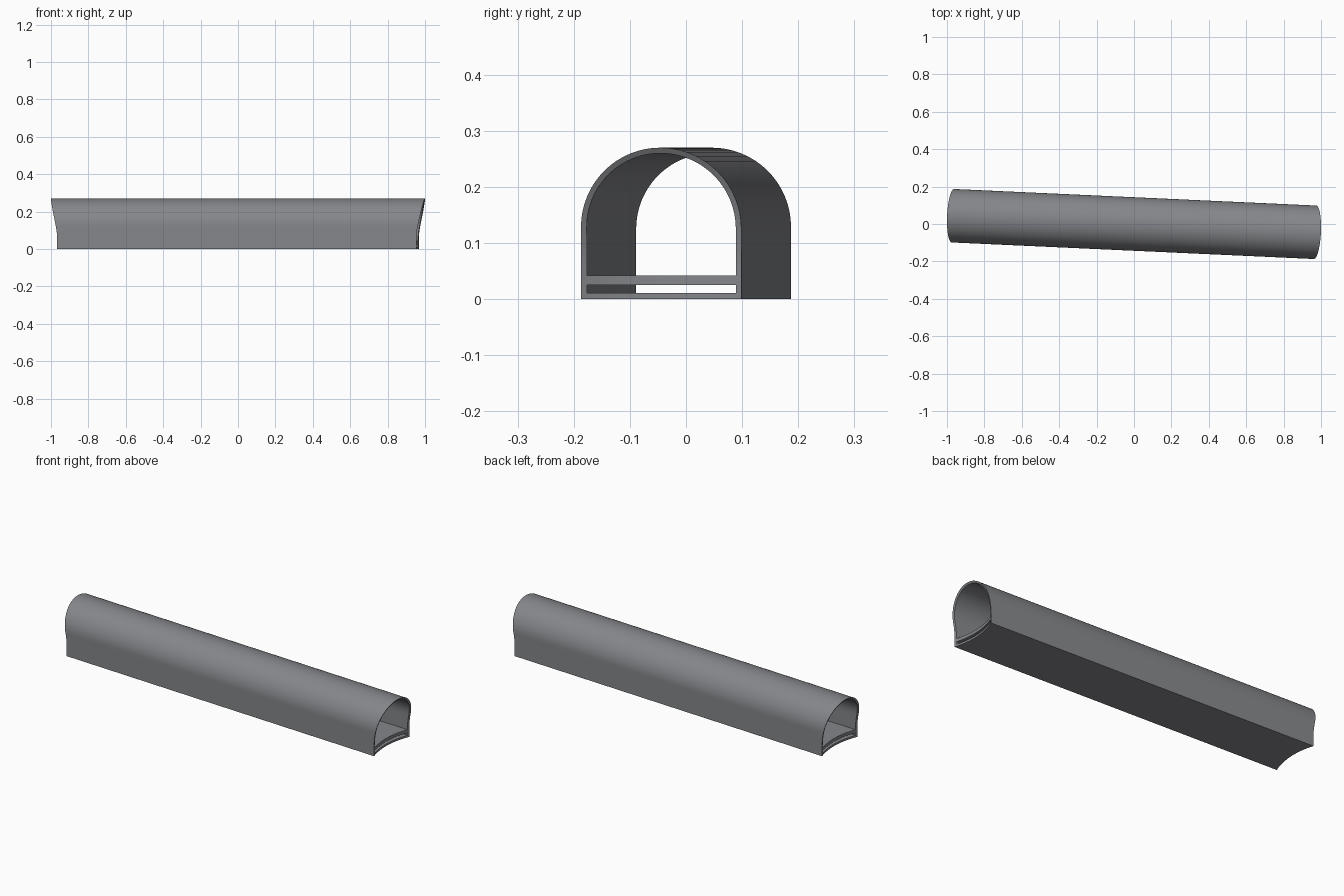
import bpy, bmesh, math

if "Cube" in bpy.data.objects:
    bpy.data.objects.remove(bpy.data.objects["Cube"])

HALF_W, SPRING, WALL = 0.143, 0.127, 0.010   # arch half width, springing height, thickness
CUT_R, CUT_Z = 0.42, 0.047                   # round scoop at each end: radius, dome start
TILT = -math.atan(0.0457)

grey = bpy.data.materials.new("concrete grey")
grey.diffuse_color = (0.235, 0.24, 0.255, 1)
grey.use_nodes = True
grey.node_tree.nodes["Principled BSDF"].inputs["Base Color"].default_value = grey.diffuse_color


def scoop(y, z):
    """How far the end recedes at (y, z): upright cylinder with a domed top."""
    dz = max(0.0, z - CUT_Z)
    return -math.sqrt(CUT_R ** 2 - y * y - dz * dz)


def arch(radius, n=48):
    """Upright walls joined by a half circle."""
    wall = [SPRING * i / 8 for i in range(8)]
    pts = [(-radius, z) for z in wall]
    for i in range(n + 1):
        a = math.pi * (1 - i / n)
        pts.append((radius * math.cos(a), SPRING + radius * math.sin(a)))
    return pts + [(radius, z) for z in reversed(wall)]


# place the ends so the whole length is 2 units
outer = arch(HALF_W)
END = max((1 + y * math.sin(TILT) - scoop(y, z) * math.cos(TILT)) / math.cos(TILT)
          - 0 for y, z in outer)
END = min((1 + y * math.sin(TILT)) / math.cos(TILT) - scoop(y, z) for y, z in outer)


def strip_solid(name, line_a, line_b):
    """Solid between two matching profile lines, run along x to the scooped ends."""
    bm = bmesh.new()
    rings = []
    for line in (line_a, line_b):
        for side in (-1, 1):
            rings.append([bm.verts.new((side * (END + scoop(y, z)), y, z)) for y, z in line])
    a0, a1, b0, b1 = rings
    for i in range(len(line_a) - 1):
        for p, q in ((a0, a1), (a1, b1), (b1, b0), (b0, a0)):
            bm.faces.new((p[i], p[i + 1], q[i + 1], q[i]))
    for i in (0, -1):
        bm.faces.new((a0[i], a1[i], b1[i], b0[i]))
    bmesh.ops.recalc_face_normals(bm, faces=bm.faces)
    mesh = bpy.data.meshes.new(name)
    bm.to_mesh(mesh)
    bm.free()
    mesh.materials.append(grey)
    ob = bpy.data.objects.new(name, mesh)
    bpy.context.collection.objects.link(ob)
    ob.rotation_euler.z = TILT
    bpy.ops.object.select_all(action='DESELECT')
    ob.select_set(True)
    bpy.context.view_layer.objects.active = ob
    bpy.ops.object.shade_smooth_by_angle(angle=math.radians(30))
    return ob


def level(z, half=HALF_W - WALL, n=24):
    """Flat line across the passage at height z."""
    return [(half * (2 * i / n - 1), z) for i in range(n + 1)]


# vaulted shell
strip_solid("tunnel_shell", outer, arch(HALF_W - WALL))
# bottom plate and raised walkway with a gap between
strip_solid("base_plate", level(0.0), level(0.011))
strip_solid("walkway_floor", level(0.025), level(0.042))
